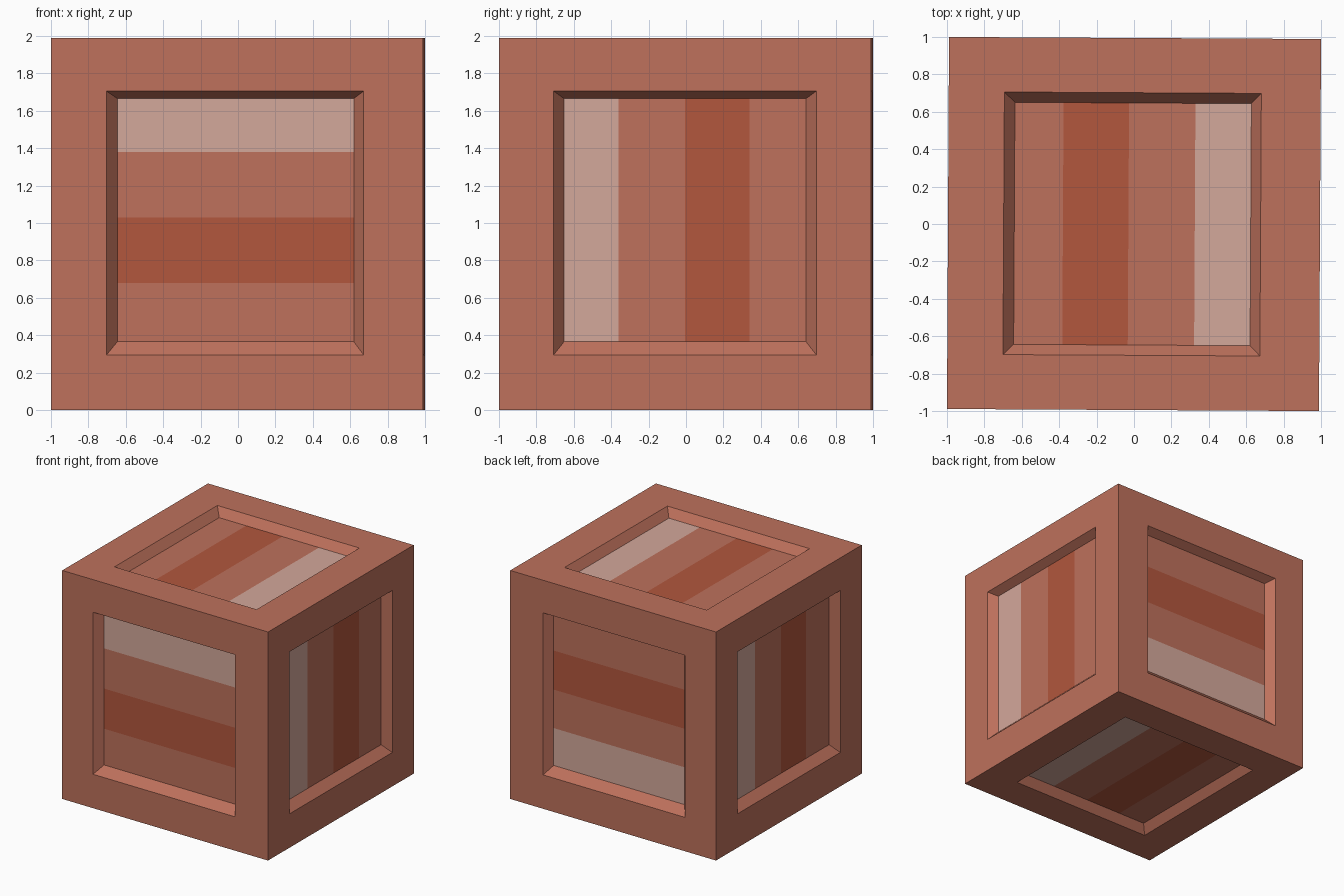
import bpy, bmesh, math
from mathutils import Vector

if "Cube" in bpy.data.objects:
    bpy.data.objects.remove(bpy.data.objects["Cube"])

HALF = 0.9945      # half the crate's edge
DEPTH = 0.07       # how far the panels sink in


def material(name, rgb):
    m = bpy.data.materials.new(name)
    lin = [((c / 255 + 0.055) / 1.055) ** 2.4 for c in rgb]
    m.diffuse_color = (*lin, 1)
    m.use_nodes = True
    m.node_tree.nodes["Principled BSDF"].inputs["Base Color"].default_value = m.diffuse_color
    return m


def fit(face, axis, centre, half):
    """Move a face's corners onto a rectangle, leaving its normal axis alone."""
    for v in face.verts:
        for k in range(3):
            if k != axis:
                v.co[k] = centre[k] + math.copysign(half[k], v.co[k] - centre[k])


# crate body
bm = bmesh.new()
bmesh.ops.create_cube(bm, size=2 * HALF)
bmesh.ops.translate(bm, verts=bm.verts, vec=(0, 0, HALF))
bm.normal_update()

# (normal axis, side): stripe axis and the three stripe borders, light stripe first
STRIPES = {
    (1, -1): (2, (1.38, 1.03, 0.68)),       # front
    (1, 1): (2, (0.69, 1.025, 1.365)),      # back
    (0, 1): (1, (-0.355, 0.0, 0.345)),      # right
    (0, -1): (1, (0.365, 0.01, -0.335)),    # left
    (2, 1): (0, (0.325, -0.03, -0.38)),     # top
    (2, -1): (0, (0.325, -0.03, -0.38)),    # bottom
}

for face in list(bm.faces):
    n = face.normal.copy()
    axis = max(range(3), key=lambda k: abs(n[k]))
    side = 1 if n[axis] > 0 else -1
    # frame opening, then the sunken panel with sloping walls
    bmesh.ops.inset_individual(bm, faces=[face], thickness=0.3)
    fit(face, axis, (-0.01, 0, 1.0), (0.687, 0.702, 0.705))
    bmesh.ops.inset_individual(bm, faces=[face], thickness=0.05)
    fit(face, axis, (-0.008, 0, 1.015), (0.632, 0.647, 0.65))
    for v in face.verts:
        v.co[axis] -= side * DEPTH
    # cut the panel into stripes and colour them
    s, cuts = STRIPES[(axis, side)]
    level = face.verts[0].co[axis]
    direction = Vector([float(k == s) for k in range(3)])
    pieces = [face]
    for c in cuts:
        geom = set(pieces)
        for f in pieces:
            geom.update(f.edges)
            geom.update(f.verts)
        bmesh.ops.bisect_plane(bm, geom=list(geom), plane_co=direction * c,
                               plane_no=direction, dist=1e-5)
        pieces = [f for f in bm.faces
                  if all(abs(v.co[axis] - level) < 1e-4 for v in f.verts)]
    sign = 1 if cuts[0] > cuts[2] else -1
    for f in pieces:
        p = f.calc_center_median()[s] * sign
        if p > cuts[0] * sign:
            f.material_index = 1
        elif cuts[2] * sign < p < cuts[1] * sign:
            f.material_index = 2

bmesh.ops.recalc_face_normals(bm, faces=bm.faces)
mesh = bpy.data.meshes.new("crate")
bm.to_mesh(mesh)
bm.free()
for m in (material("clay red", (190, 113, 92)),
          material("pale pink stripe", (212, 168, 155)),
          material("rust stripe", (178, 87, 61))):
    mesh.materials.append(m)
crate = bpy.data.objects.new("crate", mesh)
crate.rotation_euler.z = -0.0055    # the box stands very slightly turned
bpy.context.collection.objects.link(crate)
